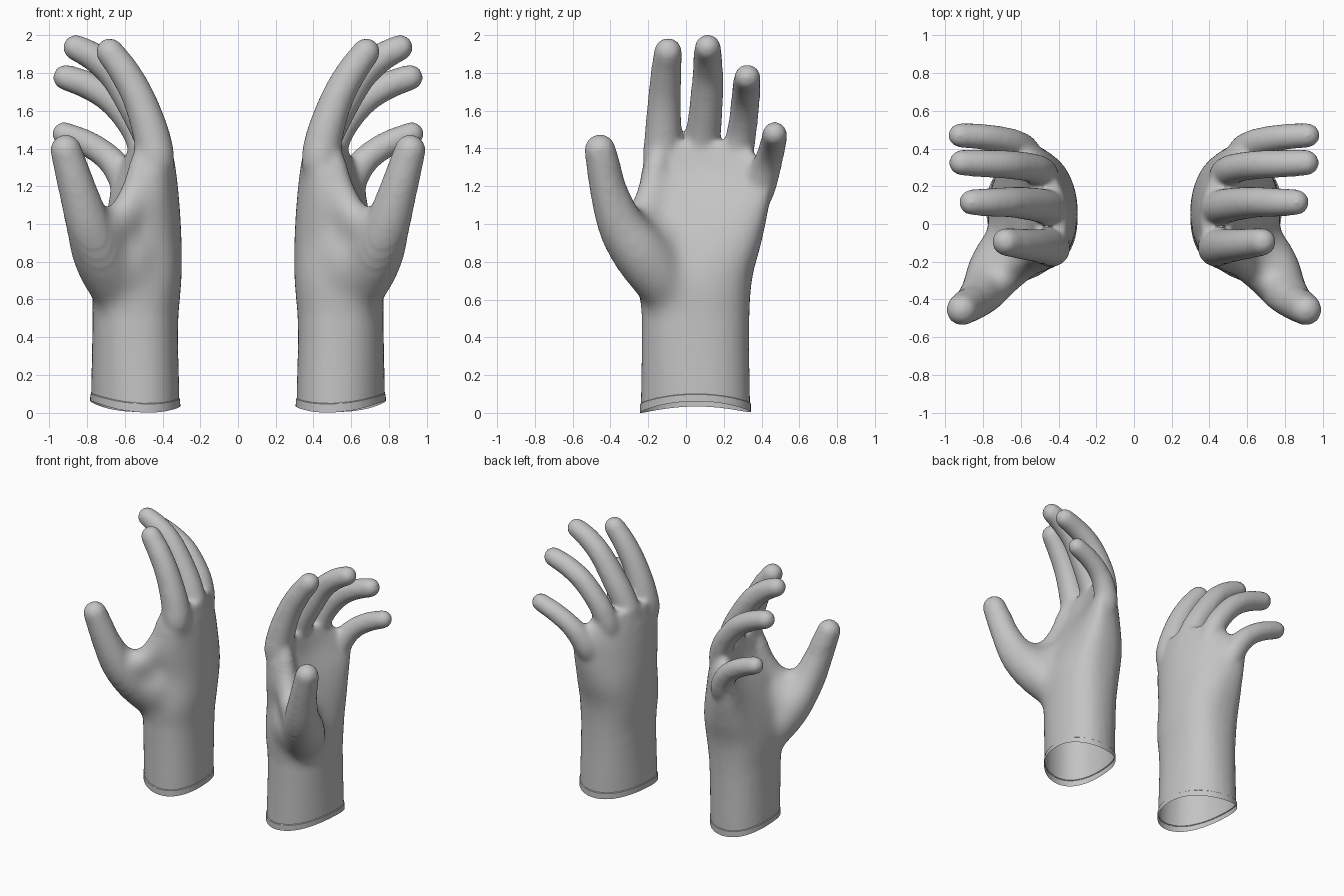
import bpy, bmesh
from math import sin, cos, pi, copysign
from mathutils import Vector

cube = bpy.data.objects.get("Cube")
if cube:
    bpy.data.objects.remove(cube, do_unlink=True)

SIDES = 28
fabric = bpy.data.materials.new("light_grey_fabric")
fabric.use_nodes = True
grey = (0.55, 0.55, 0.55, 1)
fabric.diffuse_color = grey
fabric.node_tree.nodes["Principled BSDF"].inputs["Base Color"].default_value = grey


def spline(points, steps):
    """Catmull-Rom through tuples of any length."""
    pts = [Vector(p) for p in points]
    pts = [2 * pts[0] - pts[1]] + pts + [2 * pts[-1] - pts[-2]]
    out = []
    for i in range(1, len(pts) - 2):
        a, b, c, d = pts[i - 1:i + 3]
        for s in range(steps):
            t = s / steps
            out.append(0.5 * (2 * b + (c - a) * t + (2 * a - 5 * b + 4 * c - d) * t ** 2
                              + (3 * b - a - 3 * c + d) * t ** 3))
    return out + [pts[-2]]


def loft(bm, rings):
    """Closed skin over a list of equal rings."""
    rows = [[bm.verts.new(p) for p in ring] for ring in rings]
    for lo, hi in zip(rows, rows[1:]):
        for i in range(SIDES):
            j = (i + 1) % SIDES
            bm.faces.new((lo[i], lo[j], hi[j], hi[i]))
    bm.faces.new(rows[0][::-1])
    bm.faces.new(rows[-1])


def finger(bm, path):
    """Tapered tube with a rounded tip; path points are x, y, z, radius."""
    pts = spline(path, 6)
    centres, radii = [p.to_3d() for p in pts], [p[3] for p in pts]
    tip = (centres[-1] - centres[-2]).normalized()
    end, r = centres[-1], radii[-1]
    for k in range(1, 8):
        a = k / 8 * pi / 2
        centres.append(end + tip * r * sin(a))
        radii.append(r * cos(a))
    rings = []
    for i, c in enumerate(centres):
        t = (centres[min(i + 1, len(centres) - 1)] - centres[max(i - 1, 0)]).normalized()
        u = (Vector((0, 1, 0)) - t * t.y).normalized()
        v = t.cross(u)
        rings.append([c + radii[i] * (u * cos(2 * pi * k / SIDES) + v * sin(2 * pi * k / SIDES))
                      for k in range(SIDES)])
    loft(bm, rings)


def palm(bm, sections):
    """Sections are x, half thickness, y, half width, z, arch (two splines)."""
    shape = spline([s[:4] for s in sections], 6)
    rise = spline([(s[4], s[5], 0) for s in sections], 6)
    rings = []
    for (x, a, y, b), (z, arch, _) in zip(shape, rise):
        ring = []
        up = min(1, max(0, z / 0.9))    # oval and skewed at the cuff, squarer above
        power = .94 - .14 * up
        for k in range(SIDES):
            t = 2 * pi * k / SIDES
            c, s = cos(t), sin(t + .12 * (1 - up))
            px = x + a * copysign(abs(c) ** power, c)
            py = y + b * copysign(abs(s) ** power, s)
            d = py - 0.02
            ring.append((px + arch * d * d * (1 if d > 0 else .4), py, z))
        rings.append(ring)
    loft(bm, rings)


bm = bmesh.new()
# cuff, wrist and palm
palm(bm, [(.545, .235, .05, .29, -.12, 0), (.545, .235, .05, .29, .05, 0),
          (.545, .228, .05, .285, .45, 0), (.535, .238, .05, .30, .7, .1),
          (.51, .215, .085, .315, .9, .4), (.475, .17, .095, .345, 1.1, .75),
          (.445, .125, .10, .345, 1.25, .95), (.44, .085, .07, .25, 1.43, 1)])
# index, middle, ring and little finger
finger(bm, [(.46, -.11, 1.1, .05), (.44, -.125, 1.3, .1), (.455, -.122, 1.45, .099),
            (.52, -.115, 1.65, .088), (.60, -.105, 1.80, .082), (.68, -.095, 1.91, .075)])
finger(bm, [(.46, .08, 1.1, .05), (.44, .085, 1.35, .09), (.465, .092, 1.46, .092),
            (.535, .105, 1.6, .09), (.65, .115, 1.78, .082), (.76, .115, 1.88, .077),
            (.86, .115, 1.933, .07)])
finger(bm, [(.5, .22, 1.1, .05), (.485, .255, 1.3, .086), (.51, .285, 1.43, .082),
            (.57, .303, 1.54, .078), (.67, .315, 1.655, .077), (.79, .32, 1.73, .074),
            (.913, .325, 1.775, .07)])
finger(bm, [(.58, .32, 1.0, .05), (.58, .38, 1.16, .083), (.63, .42, 1.28, .08),
            (.7, .445, 1.36, .073), (.80, .462, 1.425, .07), (.922, .47, 1.475, .066)])
# thumb, the fleshy mound under it and the web up to the index finger
finger(bm, [(.6, -.04, .55, .11), (.665, -.13, .7, .15), (.735, -.245, .85, .153),
            (.795, -.345, 1.0, .125), (.857, -.413, 1.2, .1), (.913, -.455, 1.39, .084)])
finger(bm, [(.53, -.02, .5, .14), (.57, -.10, .74, .18), (.61, -.16, .9, .16),
            (.63, -.21, .96, .11)])
finger(bm, [(.49, -.14, 1.38, .06), (.545, -.18, 1.18, .08), (.61, -.23, 1.04, .09),
            (.70, -.29, .98, .1), (.77, -.33, .97, .1)])
bmesh.ops.recalc_face_normals(bm, faces=bm.faces[:])
mesh = bpy.data.meshes.new("left_glove")
bm.to_mesh(mesh)
bm.free()

# fuse the parts into one soft skin
left = bpy.data.objects.new("left_glove", mesh)
bpy.context.collection.objects.link(left)
fuse = left.modifiers.new("fuse", 'REMESH')
fuse.mode = 'VOXEL'
fuse.voxel_size = 0.014
soft = left.modifiers.new("soften", 'SMOOTH')
soft.factor = 0.5
soft.iterations = 20
deps = bpy.context.evaluated_depsgraph_get()
skin = bpy.data.meshes.new_from_object(left.evaluated_get(deps))
left.modifiers.clear()

# blend the thumb mound into the palm
bm = bmesh.new()
bm.from_mesh(skin)
for border in (0, .03, .06):
    blend = [v for v in bm.verts if .45 + border < v.co.z < 1.3 - border
             and -.42 + border < v.co.y < .3 - border]
    for _ in range(16):
        bmesh.ops.smooth_vert(bm, verts=blend, factor=0.5, use_axis_x=True,
                              use_axis_y=True, use_axis_z=True)

# open the cuff, raise the hem and curve the rim
HEM = 0.045
for height, cut in ((0, True), (HEM, False), (HEM + .006, False)):
    bmesh.ops.bisect_plane(bm, geom=bm.verts[:] + bm.edges[:] + bm.faces[:], dist=1e-5,
                           plane_co=(0, 0, height), plane_no=(0, 0, 1), clear_inner=cut)
for v in bm.verts:
    if v.co.z < 0.3:
        out = Vector((v.co.x - .545, v.co.y - .05, 0))
        lift = .045 * (1 - min(1, (out.y / .29) ** 2)) + .06 * out.x
        if v.co.z < HEM + .001:
            v.co += out.normalized() * .005
        v.co.z += lift * (1 - v.co.z / 0.3)
low = min(v.co.z for v in bm.verts)
for v in bm.verts:
    v.co.z -= low
bm.to_mesh(skin)
left.data = skin
bpy.data.meshes.remove(mesh)
skin.name = "left_glove"
skin.materials.clear()
skin.materials.append(fabric)

# mirrored partner
for v in bm.verts:
    v.co.x = -v.co.x
bmesh.ops.reverse_faces(bm, faces=bm.faces[:])
twin = bpy.data.meshes.new("right_glove")
bm.to_mesh(twin)
bm.free()
twin.materials.append(fabric)
right = bpy.data.objects.new("right_glove", twin)
bpy.context.collection.objects.link(right)

bpy.ops.object.select_all(action='DESELECT')
for glove in (left, right):
    glove.select_set(True)
bpy.context.view_layer.objects.active = left
bpy.ops.object.shade_smooth_by_angle(angle=pi / 5)
